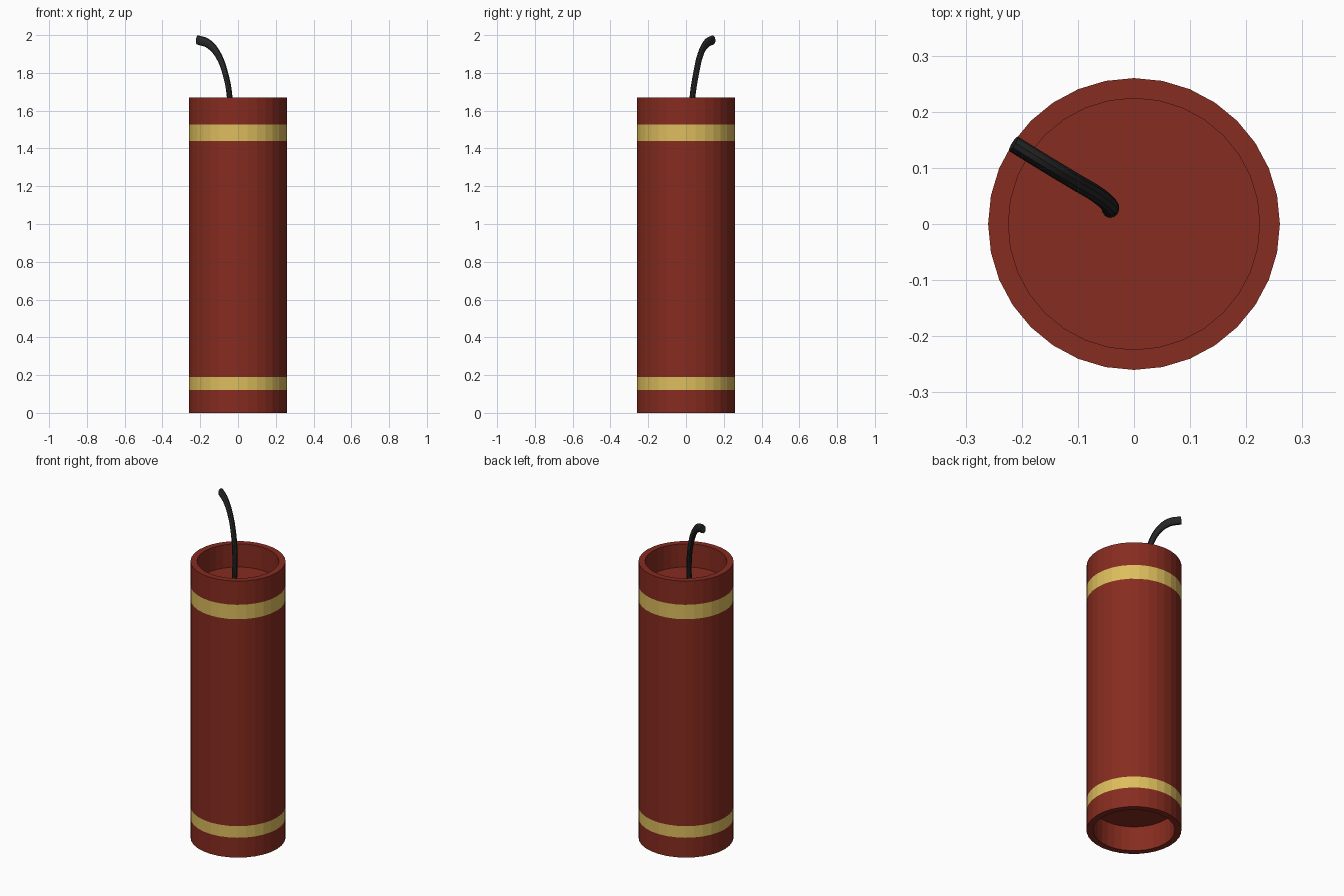
import bpy, bmesh
from math import cos, sin, tau

if "Cube" in bpy.data.objects:
    bpy.data.objects.remove(bpy.data.objects["Cube"])


def material(name, rgb):
    m = bpy.data.materials.new(name)
    m.diffuse_color = (*rgb, 1)
    m.use_nodes = True
    m.node_tree.nodes["Principled BSDF"].inputs["Base Color"].default_value = m.diffuse_color
    return m


red = material("red_paper", (0.24, 0.025, 0.014))
gold = material("gold_band", (0.72, 0.51, 0.11))
black = material("black_cord", (0.02, 0.02, 0.02))

# Tube: 32-sided lathe with recessed ends and two flush coloured bands
SIDES, R_OUT, R_IN = 32, 0.26, 0.224
profile = [(R_IN, 0.15), (R_IN, 0), (R_OUT, 0), (R_OUT, 0.12), (R_OUT, 0.19),
           (R_OUT, 1.44), (R_OUT, 1.527), (R_OUT, 1.67), (R_IN, 1.67), (R_IN, 1.53)]
band_segments = (3, 5)

bm = bmesh.new()
rings = [[bm.verts.new((r * cos(tau * i / SIDES), r * sin(tau * i / SIDES), z))
          for i in range(SIDES)] for r, z in profile]
for s, (a, b) in enumerate(zip(rings, rings[1:])):
    for i in range(SIDES):
        j = (i + 1) % SIDES
        face = bm.faces.new((a[i], a[j], b[j], b[i]))
        face.material_index = int(s in band_segments)
bm.faces.new(rings[0][::-1])
bm.faces.new(rings[-1])
bmesh.ops.recalc_face_normals(bm, faces=bm.faces)
mesh = bpy.data.meshes.new("tube")
bm.to_mesh(mesh)
bm.free()
mesh.materials.append(red)
mesh.materials.append(gold)
bpy.context.collection.objects.link(bpy.data.objects.new("tube", mesh))

# Fuse: round cord along a curve, stretched upward by the object scale
STRETCH = 1.65
path = [(-0.042, 0.026, 1.525), (-0.044, 0.034, 1.67), (-0.068, 0.054, 1.80),
        (-0.105, 0.076, 1.895), (-0.155, 0.106, 1.953), (-0.215, 0.143, 1.975)]
curve = bpy.data.curves.new("fuse", "CURVE")
curve.dimensions = "3D"
curve.bevel_depth = 0.0152
curve.bevel_resolution = 3
curve.resolution_u = 5
curve.use_fill_caps = True
spline = curve.splines.new("BEZIER")
spline.bezier_points.add(len(path) - 1)
for p, (x, y, z) in zip(spline.bezier_points, path):
    p.co = (x, y, z / STRETCH)
    p.handle_left_type = p.handle_right_type = "AUTO"
fuse = bpy.data.objects.new("fuse", curve)
bpy.context.collection.objects.link(fuse)
fuse.scale.z = STRETCH
curve.materials.append(black)

# Convert the cord to a smooth mesh with crisp end caps
bpy.context.view_layer.objects.active = fuse
fuse.select_set(True)
bpy.ops.object.convert(target="MESH")
bpy.ops.object.transform_apply(location=False, rotation=False, scale=True)
bpy.ops.object.shade_smooth_by_angle()
